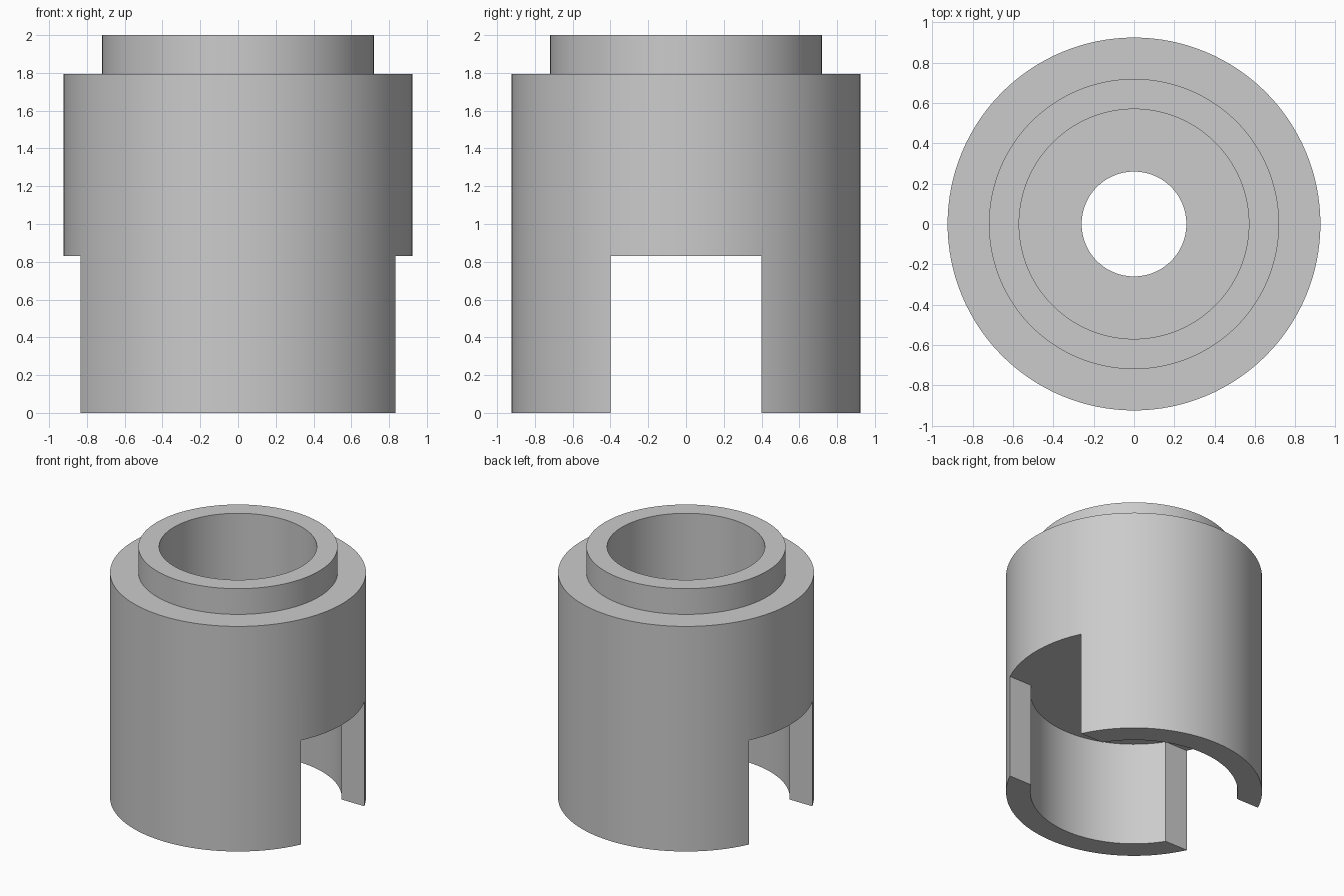
import bpy
import bmesh
import math
from mathutils import Matrix, Vector

old = bpy.data.objects.get("Cube")
if old:
    bpy.data.objects.remove(old, do_unlink=True)

OUTER, COLLAR, BORE, HOLE, SKIRT = 0.925, 0.72, 0.57, 0.26, 0.75
TOP, SHOULDER, FLOOR, CEILING = 2.0, 1.795, 1.04, 0.83
SLOT_WIDTH = 0.8
SEGMENTS = 128

# Plain grey finish
grey = bpy.data.materials.new("plain_grey")
grey.use_nodes = True
colour = (0.6, 0.6, 0.6, 1.0)
grey.diffuse_color = colour
grey.node_tree.nodes["Principled BSDF"].inputs["Base Color"].default_value = colour


def add_object(name, bm):
    bmesh.ops.recalc_face_normals(bm, faces=bm.faces)
    mesh = bpy.data.meshes.new(name)
    bm.to_mesh(mesh)
    bm.free()
    mesh.materials.append(grey)
    obj = bpy.data.objects.new(name, mesh)
    bpy.context.collection.objects.link(obj)
    return obj


def lathe(name, profile):
    """Revolve a closed (radius, height) profile around z."""
    bm = bmesh.new()
    verts = [bm.verts.new((r, 0, z)) for r, z in profile]
    edges = [bm.edges.new((a, b)) for a, b in zip(verts, verts[1:] + verts[:1])]
    bmesh.ops.spin(bm, geom=verts + edges, cent=(0, 0, 0), axis=(0, 0, 1),
                   angle=math.tau, steps=SEGMENTS, use_duplicate=False)
    bmesh.ops.remove_doubles(bm, verts=bm.verts, dist=0.0001)
    return add_object(name, bm)


# Stepped sleeve: hollow skirt, web with a centre hole, bored collar
sleeve = lathe("stepped_sleeve", [
    (SKIRT, 0), (OUTER, 0), (OUTER, SHOULDER), (COLLAR, SHOULDER),
    (COLLAR, TOP), (BORE, TOP), (BORE, FLOOR), (HOLE, FLOOR),
    (HOLE, CEILING), (SKIRT, CEILING)])

# Cross slot through both sides of the skirt
bm = bmesh.new()
bmesh.ops.create_cube(bm, size=1, matrix=Matrix.LocRotScale(
    Vector((0, 0, CEILING / 2 - 0.25)), None,
    Vector((3, SLOT_WIDTH, CEILING + 0.5))))
cutter = add_object("slot_cutter", bm)
cutter.hide_render = True

cut = sleeve.modifiers.new("cross_slot", "BOOLEAN")
cut.operation = "DIFFERENCE"
cut.solver = "EXACT"
cut.object = cutter

# Apply the cut, then smooth the round walls and keep the rims sharp
bpy.ops.object.select_all(action="DESELECT")
sleeve.select_set(True)
bpy.context.view_layer.objects.active = sleeve
bpy.ops.object.modifier_apply(modifier=cut.name)
bpy.data.objects.remove(cutter, do_unlink=True)
bpy.ops.object.shade_smooth_by_angle(angle=math.radians(30))
